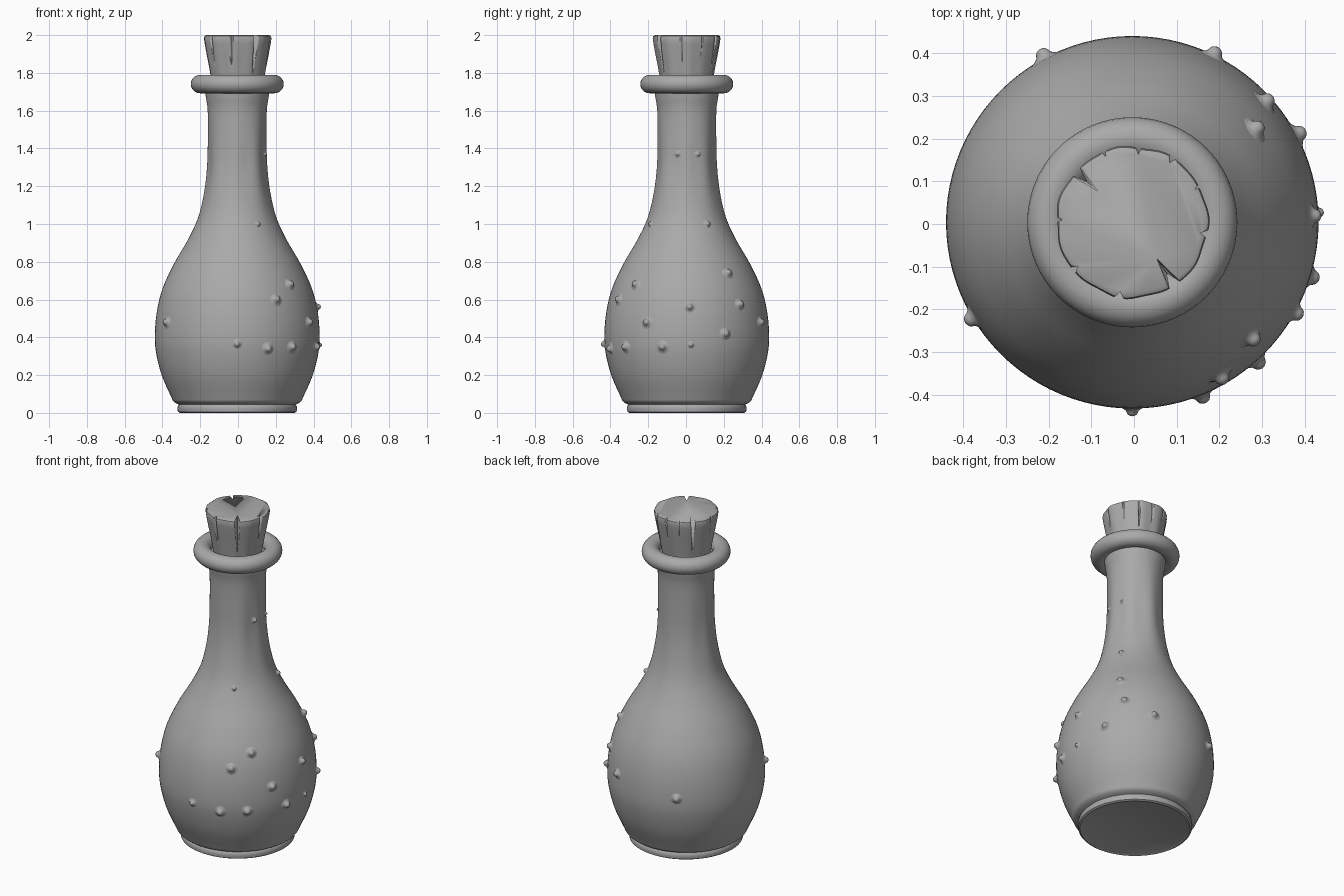
import bpy, bmesh, math
from mathutils import Vector

if "Cube" in bpy.data.objects:
    bpy.data.objects.remove(bpy.data.objects["Cube"], do_unlink=True)

CENTRE = Vector((-0.004, 0.004, 0))

grey = bpy.data.materials.new("plain grey")
grey.use_nodes = True
grey.diffuse_color = (0.4, 0.4, 0.4, 1)
grey.node_tree.nodes["Principled BSDF"].inputs["Base Color"].default_value = (0.4, 0.4, 0.4, 1)


def smooth_profile(points, steps):
    """Catmull-Rom curve through (radius, height) points."""
    pts = [Vector(p) for p in points]
    pts = [2 * pts[0] - pts[1]] + pts + [2 * pts[-1] - pts[-2]]
    out = []
    for a, b, c, d in zip(pts, pts[1:], pts[2:], pts[3:]):
        for i in range(steps):
            t = i / steps
            out.append(0.5 * (2 * b + (c - a) * t + (2 * a - 5 * b + 4 * c - d) * t * t
                              + (3 * b - a - 3 * c + d) * t ** 3))
    return out + [pts[-2]]


def finish(name, bm, angle=40):
    bmesh.ops.recalc_face_normals(bm, faces=bm.faces)
    mesh = bpy.data.meshes.new(name)
    bm.to_mesh(mesh)
    bm.free()
    mesh.materials.append(grey)
    obj = bpy.data.objects.new(name, mesh)
    bpy.context.collection.objects.link(obj)
    obj.location = CENTRE
    bpy.ops.object.select_all(action="DESELECT")
    obj.select_set(True)
    bpy.context.view_layer.objects.active = obj
    bpy.ops.object.shade_smooth_by_angle(angle=math.radians(angle))
    return obj


def lathe(name, profile, sides=96, wobble=None, ring=False, angle=40):
    """Turn a profile; open ends are capped unless it is a closed ring."""
    bm = bmesh.new()
    rows = []
    for r, z in profile:
        row = []
        for i in range(sides):
            a = math.tau * i / sides
            rr = r + (wobble(a, z) if wobble else 0)
            row.append(bm.verts.new((rr * math.cos(a), rr * math.sin(a), z)))
        rows.append(row)
    pairs = list(zip(rows, rows[1:])) + ([(rows[-1], rows[0])] if ring else [])
    for low, high in pairs:
        for i in range(sides):
            j = (i + 1) % sides
            bm.faces.new((low[i], low[j], high[j], high[i]))
    if not ring:
        bm.faces.new(rows[0][::-1])
        bm.faces.new(rows[-1])
    return finish(name, bm, angle)


# Bottle body and neck, with faint uneven flutes on the neck
body_profile = smooth_profile([
    (0.30, 0.04), (0.335, 0.058), (0.352, 0.09), (0.40, 0.2), (0.43, 0.32), (0.436, 0.42),
    (0.425, 0.54), (0.395, 0.66), (0.335, 0.79), (0.265, 0.91), (0.208, 1.03), (0.175, 1.16),
    (0.157, 1.3), (0.154, 1.45), (0.156, 1.6), (0.166, 1.67), (0.172, 1.72)], 4)


def flutes(a, z):
    fade = max(0, 1 - abs(z - 1.3) / 0.36)
    return fade * (0.003 * math.cos(8 * a + 0.6) + 0.0015 * math.sin(5 * a))


lathe("bottle_body", body_profile, wobble=flutes)

# Foot ring under the body
lathe("foot_ring", [(0.29, 0.006), (0.304, 0), (0.314, 0.006), (0.317, 0.022), (0.314, 0.038),
                    (0.305, 0.047), (0.300, 0.06)])

# Rolled lip round the mouth
lip = [(0.196 + 0.05 * math.cos(t), 1.741 + 0.049 * math.sin(t))
       for t in (math.tau * i / 20 for i in range(20))]
lathe("lip", lip, ring=True)
lathe("mouth_floor", [(0.17, 1.71), (0.165, 1.735), (0.14, 1.735)])

# Tapered stopper, slightly uneven, with splits cut into its edge
def grain(a, z):
    return 0.002 * math.sin(7 * a + 1) + 0.0015 * math.cos(11 * a)


cork = lathe("cork", [(0.128, 1.7), (0.138, 1.76), (0.15, 1.83), (0.164, 1.9), (0.174, 1.955),
                      (0.178, 1.983), (0.175, 1.995), (0.166, 2.0)], wobble=grain, angle=35)

# azimuth, reach towards the middle, half width, bottom height
splits = [(138, 0.075, 0.013, 1.80), (-56, 0.08, 0.015, 1.79), (85, 0.02, 0.012, 1.88),
          (-9, 0.018, 0.014, 1.85), (-100, 0.014, 0.016, 1.82), (178, 0.014, 0.011, 1.86),
          (-141, 0.016, 0.013, 1.83), (58, 0.014, 0.012, 1.84), (28, 0.012, 0.01, 1.88),
          (112, 0.012, 0.01, 1.9)]
bm = bmesh.new()
for azimuth, reach, width, bottom in splits:
    a = math.radians(azimuth)
    out, side = Vector((math.cos(a), math.sin(a), 0)), Vector((-math.sin(a), math.cos(a), 0))
    # Wedge that follows the taper and narrows to a point at the bottom
    wall = 0.138 + (bottom - 1.76) * 0.18
    corners = [out * (0.18 - reach), out * 0.2 + side * width * 1.4, out * 0.2 - side * width * 1.4]
    top = [bm.verts.new(c + Vector((0, 0, 2.02))) for c in corners]
    tip = bm.verts.new(out * wall + Vector((0, 0, bottom)))
    bm.faces.new(top)
    for i in range(3):
        bm.faces.new((top[i], tip, top[(i + 1) % 3]))
cutter = finish("split_cutter", bm)
cutter.hide_render = True
cutter.hide_set(True)
cut = cork.modifiers.new("splits", "BOOLEAN")
cut.operation = "DIFFERENCE"
cut.solver = "EXACT"
cut.object = cutter

# Small glass pimples: azimuth, height, size
pimples = [(-60, 0.6, 1), (-44, 0.68, 1), (-29, 0.48, 1), (2, 0.56, 0.9), (-68, 0.34, 1),
           (-48, 0.35, 1), (-17, 0.35, 1), (-90, 0.365, 0.8), (-149, 0.48, 1), (42, 0.575, 1),
           (28, 0.42, 1), (64, 0.48, 1), (37, 0.74, 1), (118, 0.43, 1), (3, 0.36, 0.6),
           (30, 1.0, 0.7), (-60, 1.0, 0.6), (23, 1.37, 0.5), (-18, 1.37, 0.5)]
pimple_profile = [(0.045, -0.005), (0.028, 0.001), (0.019, 0.007), (0.016, 0.014),
                  (0.012, 0.02), (0.005, 0.0235)]
for n, (azimuth, height, size) in enumerate(pimples):
    k = next(i for i, p in enumerate(body_profile) if p[1] >= height)
    low, high = body_profile[k - 1], body_profile[k]
    radius = low[0] + (high[0] - low[0]) * (height - low[1]) / (high[1] - low[1])
    a = math.radians(azimuth)
    out = Vector((math.cos(a), math.sin(a), 0))
    normal = out * (high[1] - low[1]) + Vector((0, 0, low[0] - high[0]))
    bump = lathe(f"pimple_{n + 1}", pimple_profile, sides=16, angle=80)
    bump.scale = (size, size, size)
    bump.rotation_euler = normal.to_track_quat("Z", "Y").to_euler()
    bump.location = CENTRE + out * radius + Vector((0, 0, height))
